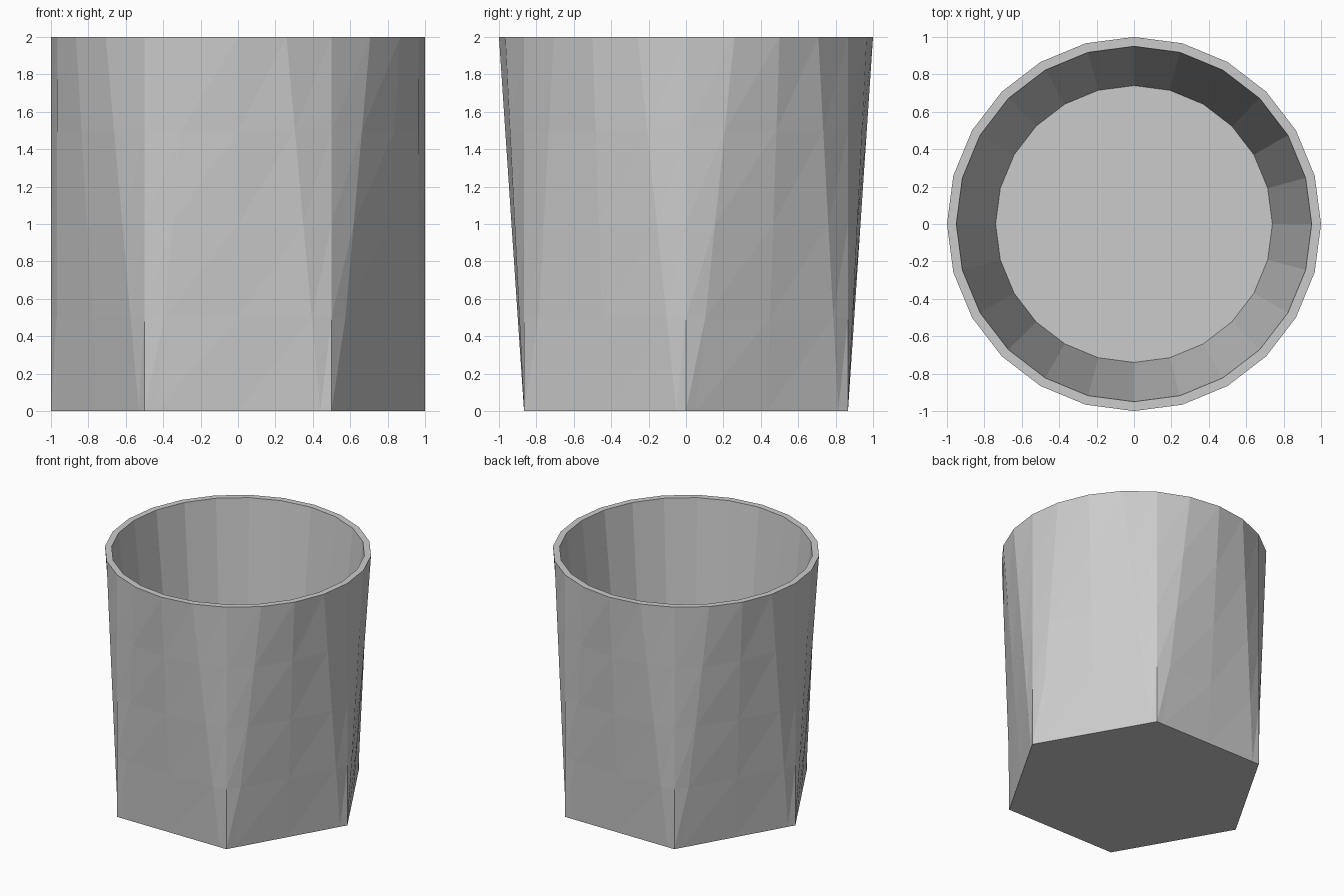
import bpy, bmesh
from math import cos, sin, pi
from mathutils import Vector

if "Cube" in bpy.data.objects:
    bpy.data.objects.remove(bpy.data.objects["Cube"])

SIDES, ROWS = 24, 4
HEIGHT, FLOOR = 2.0, 0.1
EDGE_STEPS = (0.0, 0.06, 0.5, 0.94)   # sample positions along each hexagon edge


def circle(radius, z):
    return [Vector((radius * cos(2 * pi * i / SIDES), radius * sin(2 * pi * i / SIDES), z))
            for i in range(SIDES)]


def hexagon(radius, z):
    corners = [Vector((radius * cos(pi * i / 3), radius * sin(pi * i / 3), z)) for i in range(6)]
    return [corners[k].lerp(corners[(k + 1) % 6], u) for k in range(6) for u in EDGE_STEPS]


bm = bmesh.new()


def add_ring(points):
    return [bm.verts.new(p) for p in points]


def bridge(a, b):
    for i in range(SIDES):
        j = (i + 1) % SIDES
        bm.faces.new((a[i], a[j], b[j]))
        bm.faces.new((a[i], b[j], b[i]))


# Outer wall: hexagonal foot blending to a round rim
foot, rim = hexagon(1.0, 0.0), circle(1.0, HEIGHT)
outer = [add_ring([p.lerp(q, r / ROWS) for p, q in zip(foot, rim)]) for r in range(ROWS + 1)]
for lower, upper in zip(outer, outer[1:]):
    bridge(lower, upper)

# Rim, tapered inner wall and floor
inner_rim = add_ring(circle(0.95, HEIGHT))
inner_floor = add_ring(circle(0.74, FLOOR))
bridge(outer[-1], inner_rim)
bridge(inner_rim, inner_floor)
bm.faces.new(inner_floor)

# Underside
bm.faces.new(outer[0][::-1])

bmesh.ops.recalc_face_normals(bm, faces=bm.faces)
mesh = bpy.data.meshes.new("cup")
bm.to_mesh(mesh)
bm.free()
bpy.context.collection.objects.link(bpy.data.objects.new("cup", mesh))
